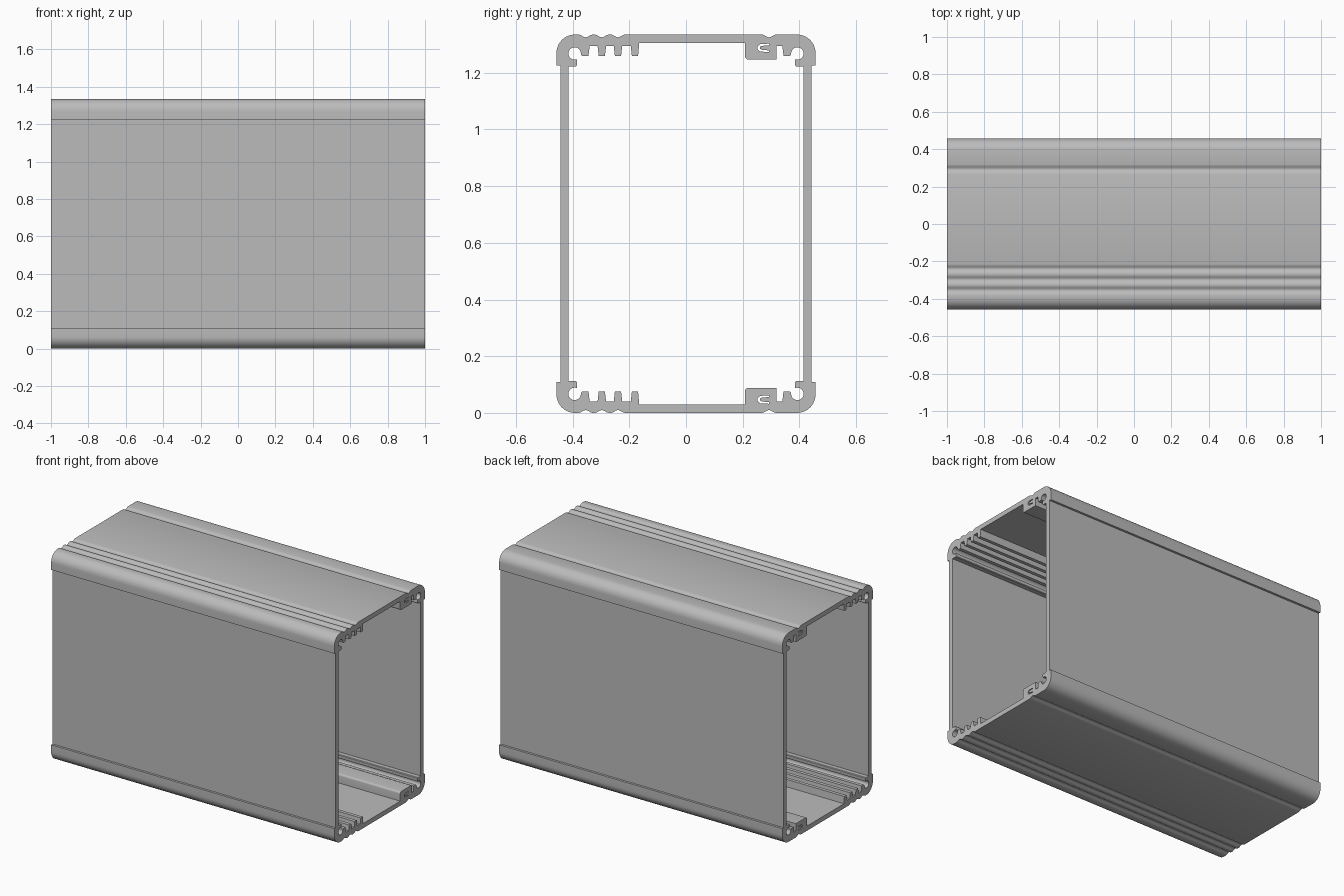
import bpy
import bmesh
from math import cos, sin, pi, radians

cube = bpy.data.objects.get("Cube")
if cube:
    bpy.data.objects.remove(cube, do_unlink=True)

HEIGHT = 1.335
HALF_LENGTH = 1.0


def arc(cy, cz, r, start, end, steps):
    angles = [radians(start + (end - start) * i / steps) for i in range(steps + 1)]
    return [(cy + r * cos(a), cz + r * sin(a)) for a in angles]


def flip_y(points):
    return [(-y, z) for y, z in reversed(points)]


def flip_z(points):
    return [(y, HEIGHT - z) for y, z in reversed(points)]


def groove(centre):
    # Shallow rounded groove in the outer skin
    return [(centre + 0.025 * t / 4, 0.005 * (1 + cos(pi * t / 4))) for t in range(-4, 5)]


def tooth(centre, left_z, right_z):
    # Tapered rib standing on the inner skin
    return [(centre - 0.015, left_z), (centre - 0.011, 0.075),
            (centre + 0.011, 0.075), (centre + 0.015, right_z)]


# Outer outline: stepped round corners, three grooves and one on the other side
outer_corner = [(-0.443, 0.109), (-0.457, 0.109)] + arc(-0.392, 0.065, 0.065, 180, 270, 10)
outer = list(outer_corner)
for y in (-0.354, -0.297, -0.24):
    outer += groove(y)
outer += groove(0.293) + flip_y(outer_corner)

# Inner outline: lip, open screw channel, ribs and the thick block
inner_corner = [(-0.415, 0.112), (-0.388, 0.112), (-0.384, 0.108), (-0.384, 0.093)]
inner_corner += arc(-0.393, 0.067, 0.022, 70, 370, 20)
inner_corner += [(-0.366, 0.075), (-0.344, 0.075), (-0.34, 0.04)]
inner = list(inner_corner)
inner += tooth(-0.297, 0.04, 0.04) + tooth(-0.24, 0.04, 0.04) + tooth(-0.18, 0.04, 0.03)
inner += [(0.208, 0.03)] + arc(0.22, 0.076, 0.012, 180, 90, 4)
inner += [(0.32, 0.088), (0.32, 0.04)] + flip_y(inner_corner)

# Small C-shaped slot through the block
slot_half = [(0.293, 0.032), (0.262, 0.034), (0.253, 0.041), (0.252, 0.047)]
slot_inside = [(0.261, 0.047), (0.262, 0.043), (0.268, 0.04), (0.293, 0.038)]
slot = slot_half + [(y, 0.094 - z) for y, z in reversed(slot_half[:-1])]
slot += [(y, 0.094 - z) for y, z in reversed(slot_inside[1:])] + slot_inside

loops = [outer + flip_z(outer), inner + flip_z(inner), slot, flip_z(slot)]

# Long walls of the extrusion
bm = bmesh.new()
for loop in loops:
    ends = [[bm.verts.new((x, y, z)) for y, z in loop] for x in (-HALF_LENGTH, HALF_LENGTH)]
    for i in range(len(loop)):
        j = (i + 1) % len(loop)
        bm.faces.new((ends[0][i], ends[0][j], ends[1][j], ends[1][i]))

# End caps
for side in (-1, 1):
    edges = [e for e in bm.edges if all(v.co.x * side > 0 for v in e.verts)]
    bmesh.ops.triangle_fill(bm, edges=edges, use_beauty=True, normal=(side, 0, 0))
bmesh.ops.recalc_face_normals(bm, faces=bm.faces)

mesh = bpy.data.meshes.new("extruded_housing")
bm.to_mesh(mesh)
bm.free()

# Plain grey metal
grey = bpy.data.materials.new("light_grey")
grey.use_nodes = True
colour = (0.5, 0.5, 0.5, 1)
grey.diffuse_color = colour
grey.node_tree.nodes["Principled BSDF"].inputs["Base Color"].default_value = colour
mesh.materials.append(grey)

housing = bpy.data.objects.new("extruded_housing", mesh)
bpy.context.collection.objects.link(housing)
bpy.ops.object.select_all(action="DESELECT")
housing.select_set(True)
bpy.context.view_layer.objects.active = housing
bpy.ops.object.shade_smooth_by_angle(angle=radians(30))
